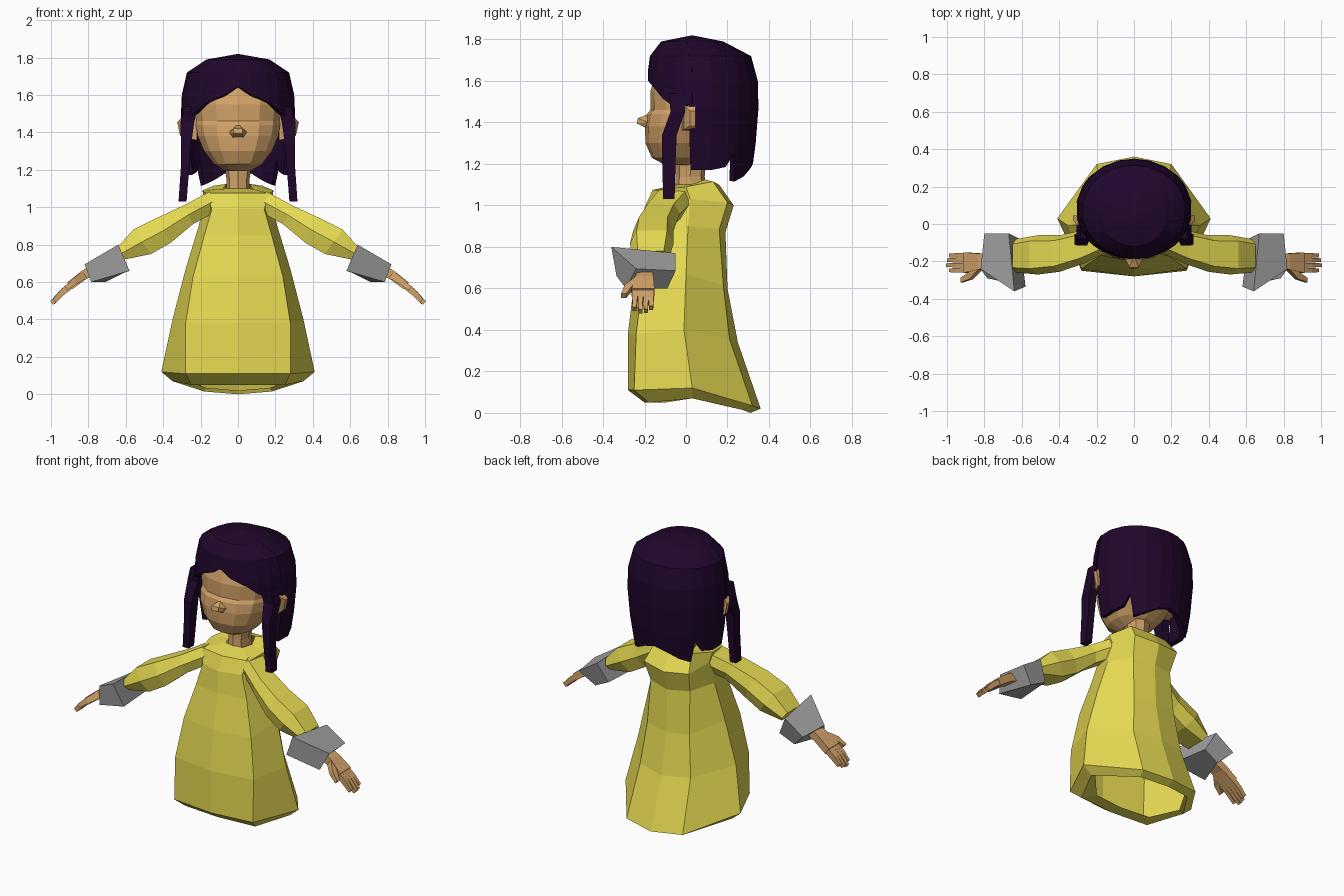
import bpy, bmesh, math
from mathutils import Vector

if "Cube" in bpy.data.objects:
    bpy.data.objects.remove(bpy.data.objects["Cube"])


def material(name, rgb):
    m = bpy.data.materials.new(name)
    m.diffuse_color = (*rgb, 1)
    m.use_nodes = True
    m.node_tree.nodes["Principled BSDF"].inputs["Base Color"].default_value = m.diffuse_color
    return m


YELLOW = material("yellow_cloth", (0.79, 0.70, 0.085))
SKIN = material("tan_skin", (0.64, 0.36, 0.14))
GREY = material("grey_cuff", (0.35, 0.35, 0.35))
HAIR = material("dark_purple_hair", (0.014, 0.002, 0.024))


def build(name, verts, faces, mat, mirror=False, outward=True):
    """Make a flat shaded object, optionally mirrored over x."""
    mesh = bpy.data.meshes.new(name)
    mesh.from_pydata([tuple(v) for v in verts], [], faces)
    bm = bmesh.new()
    bm.from_mesh(mesh)
    bmesh.ops.remove_doubles(bm, verts=bm.verts, dist=0.0005)
    if outward:
        bmesh.ops.recalc_face_normals(bm, faces=bm.faces)
    bm.to_mesh(mesh)
    bm.free()
    mesh.materials.append(mat)
    ob = bpy.data.objects.new(name, mesh)
    bpy.context.collection.objects.link(ob)
    if mirror:
        mod = ob.modifiers.new("Mirror", 'MIRROR')
        mod.use_mirror_merge = False
    return ob


def loft(name, rings, mat, mirror=False, cap_start=True, cap_end=True):
    """Skin a list of closed rings that share one vertex count."""
    n = len(rings[0])
    verts = [v for r in rings for v in r]
    faces = [(k * n + i, k * n + (i + 1) % n, (k + 1) * n + (i + 1) % n, (k + 1) * n + i)
             for k in range(len(rings) - 1) for i in range(n)]
    if cap_start:
        faces.append(tuple(range(n)))
    if cap_end:
        faces.append(tuple(range(len(verts) - n, len(verts))))
    return build(name, verts, faces, mat, mirror)


def bar(name, stations, mat):
    """Mirrored four sided bar; stations are (centre, y width, thickness)."""
    d = Vector(stations[-1][0]) - Vector(stations[0][0])
    up = Vector((-d.z, 0, d.x)).normalized()
    rings = []
    for c, w, t in stations:
        c, a, b = Vector(c), Vector((0, w / 2, 0)), up * t / 2
        rings.append([c - a - b, c + a - b, c + a + b, c - a + b])
    return loft(name, rings, mat, True)


# Dress: eight sided rings from the turned-in hem up to the collar
def dress_ring(f0, fx, fy, sx, sy, bx, by, b0, zf, zs, zb):
    return [(0, f0, zf), (fx, fy, zf), (sx, sy, zs), (bx, by, zb + 0.015),
            (0, b0, zb), (-bx, by, zb + 0.015), (-sx, sy, zs), (-fx, fy, zf)]


loft("dress", [dress_ring(*r) for r in (
    (-.12, .20, -.10, .32, .03, .17, .26, .30, .05, .085, .02),
    (-.20, .25, -.18, .35, .03, .18, .27, .31, .05, .07, .00),
    (-.28, .28, -.25, .41, .03, .20, .32, .36, .11, .12, .02),
    (-.28, .28, -.24, .35, -.01, .18, .21, .25, .38, .40, .34),
    (-.25, .24, -.21, .28, .00, .15, .18, .20, .63, .67, .60),
    (-.21, .18, -.17, .21, .01, .14, .16, .19, .85, .90, .87),
    (-.20, .14, -.16, .18, .02, .16, .20, .23, .99, 1.03, 1.0),
    (-.16, .17, -.13, .19, .00, .13, .13, .16, 1.075, 1.09, 1.10),
    (-.05, .06, -.04, .08, .03, .06, .09, .10, 1.10, 1.10, 1.11))],
    YELLOW, cap_start=False, cap_end=False)


# Sleeves: six sided, drooping and swinging forward
def sleeve_ring(xt, zt, xb, zb, yf, yb):
    xm, zm = (xt + xb) / 2, (zt + zb) / 2
    y1, y2 = yf + (yb - yf) * .15, yf + (yb - yf) * .85
    return [(xm, yf, zm), (xt, y1, zt), (xt, y2, zt),
            (xm, yb, zm), (xb, y2, zb), (xb, y1, zb)]


loft("sleeve", [sleeve_ring(*r) for r in (
    (.15, 1.085, .13, .97, -.15, .04),
    (.29, 1.01, .24, .91, -.21, -.03),
    (.43, .945, .36, .81, -.255, -.06),
    (.56, .88, .465, .75, -.27, -.06),
    (.65, .78, .61, .72, -.26, -.08))], YELLOW, True)

# Cuffs: skewed boxes
loft("cuff", [
    [(.64, -.36, .80), (.67, -.05, .77), (.61, -.08, .65), (.58, -.335, .66)],
    [(.82, -.24, .695), (.80, -.05, .685), (.71, -.09, .60), (.785, -.29, .60)]], GREY, True)

# Hands
bar("palm", [((.76, -.20, .67), .075, .055), ((.82, -.20, .64), .085, .05),
             ((.90, -.207, .58), .11, .045)], SKIN)
for i, (y0, y1, x, z) in enumerate([(-.168, -.168, .98, .505), (-.194, -.193, .99, .492),
                                    (-.220, -.220, .995, .488), (-.246, -.248, .98, .50)]):
    bar(f"finger_{i + 1}", [((.885, y0, .59), .026, .036),
                            ((.94, (y0 + y1) / 2, .545), .025, .033),
                            ((x, y1, z), .019, .026)], SKIN)
bar("thumb", [((.82, -.22, .64), .045, .045), ((.87, -.275, .605), .04, .035),
              ((.92, -.30, .565), .025, .025)], SKIN)


# Head and neck: rounded rings from z, half width, front and back
def oval(z, w, yf, yb, n=14):
    c, h = (yf + yb) / 2, (yb - yf) / 2
    pts = []
    for i in range(n):
        a = 2 * math.pi * i / n
        s, k = math.sin(a), math.cos(a)
        pts.append((w * math.copysign(abs(s) ** .85, s),
                    c - h * math.copysign(abs(k) ** .85, k), z))
    return pts


loft("head", [oval(*r) for r in (
    (1.195, .07, -.10, .06), (1.23, .13, -.165, .11), (1.30, .185, -.195, .18),
    (1.38, .22, -.198, .23), (1.44, .23, -.188, .26), (1.46, .23, -.172, .27),
    (1.55, .24, -.172, .28), (1.65, .235, -.14, .28), (1.74, .17, -.07, .22))], SKIN)
loft("neck", [oval(1.05, .065, -.055, .10, 8), oval(1.14, .06, -.05, .09, 8),
              oval(1.24, .075, -.05, .10, 8)], SKIN)

# Nose: broad rounded wedge
build("nose", [(0, -.17, 1.445), (-.05, -.18, 1.40), (.05, -.18, 1.40), (-.025, -.232, 1.42),
               (.025, -.232, 1.42), (.03, -.18, 1.368), (-.03, -.18, 1.368),
               (-.022, -.238, 1.395), (.022, -.238, 1.395)],
      [(0, 1, 3), (0, 3, 4), (0, 4, 2), (1, 6, 7), (1, 7, 3), (3, 7, 8, 4),
       (4, 8, 2), (8, 5, 2), (7, 6, 5, 8), (0, 2, 5, 6, 1)], SKIN)

# Ears: tapered plates leaning outward
loft("ear", [[(.22, -.02, 1.36), (.22, .05, 1.36), (.22, .05, 1.48), (.22, -.02, 1.48)],
             [(.29, -.01, 1.365), (.29, .045, 1.365), (.30, .045, 1.48), (.30, -.01, 1.48)],
             [(.31, .02, 1.385), (.31, .045, 1.385), (.325, .045, 1.455), (.325, .02, 1.455)]],
     SKIN, True)

# Hair: shells hanging from one dome profile, each column cut at its own height
PROFILE = [(1.82, 0, .03), (1.79, .56, .03), (1.72, .91, .07), (1.60, 1.0, .078),
           (1.47, 1.02, .076), (1.30, .97, .076), (1.10, .87, .076)]


def dome_point(angle, z):
    for (z0, r0, c0), (z1, r1, c1) in zip(PROFILE, PROFILE[1:]):
        if z >= z1 - 1e-6:
            t = (z0 - z) / (z0 - z1)
            r, c = r0 + (r1 - r0) * t, c0 + (c1 - c0) * t
            break
    a = math.radians(angle)
    return (.305 * r * math.sin(a), c - .268 * r * math.cos(a), z)


def hair_shell(name, columns):
    n = len(columns)
    verts = [dome_point(a, max(z, low)) for z, _, _ in PROFILE for a, low in columns]
    faces = [(k * n + i, (k + 1) * n + i, (k + 1) * n + i + 1, k * n + i + 1)
             for k in range(len(PROFILE) - 1) for i in range(n - 1)]
    ob = build(name, verts, faces, HAIR, outward=False)
    mod = ob.modifiers.new("Thickness", 'SOLIDIFY')
    mod.thickness = .03
    mod.offset = -1


half = [(14, 1.60), (33, 1.56), (46, 1.515), (62, 1.47), (80, 1.49)]
hair_shell("fringe", [(-a, z) for a, z in reversed(half)] + [(0, 1.645)] + half)
half = [(77, 1.17), (100, 1.17), (118, 1.185), (128, 1.25), (132, 1.115), (148, 1.14), (165, 1.18)]
hair_shell("back_hair", half + [(180, 1.20)] + [(360 - a, z) for a, z in reversed(half)])

# Long locks in front of the ears
loft("side_lock", [[(xi, yf, z), (xo, yf, z), (xo, yb, z), (xi, yb, z)] for xi, xo, yf, yb, z in (
    (.215, .285, -.08, .00, 1.54), (.235, .308, -.075, -.005, 1.45), (.25, .305, -.115, -.045, 1.34),
    (.26, .305, -.115, -.05, 1.22), (.275, .318, -.11, -.055, 1.03))], HAIR, True)
